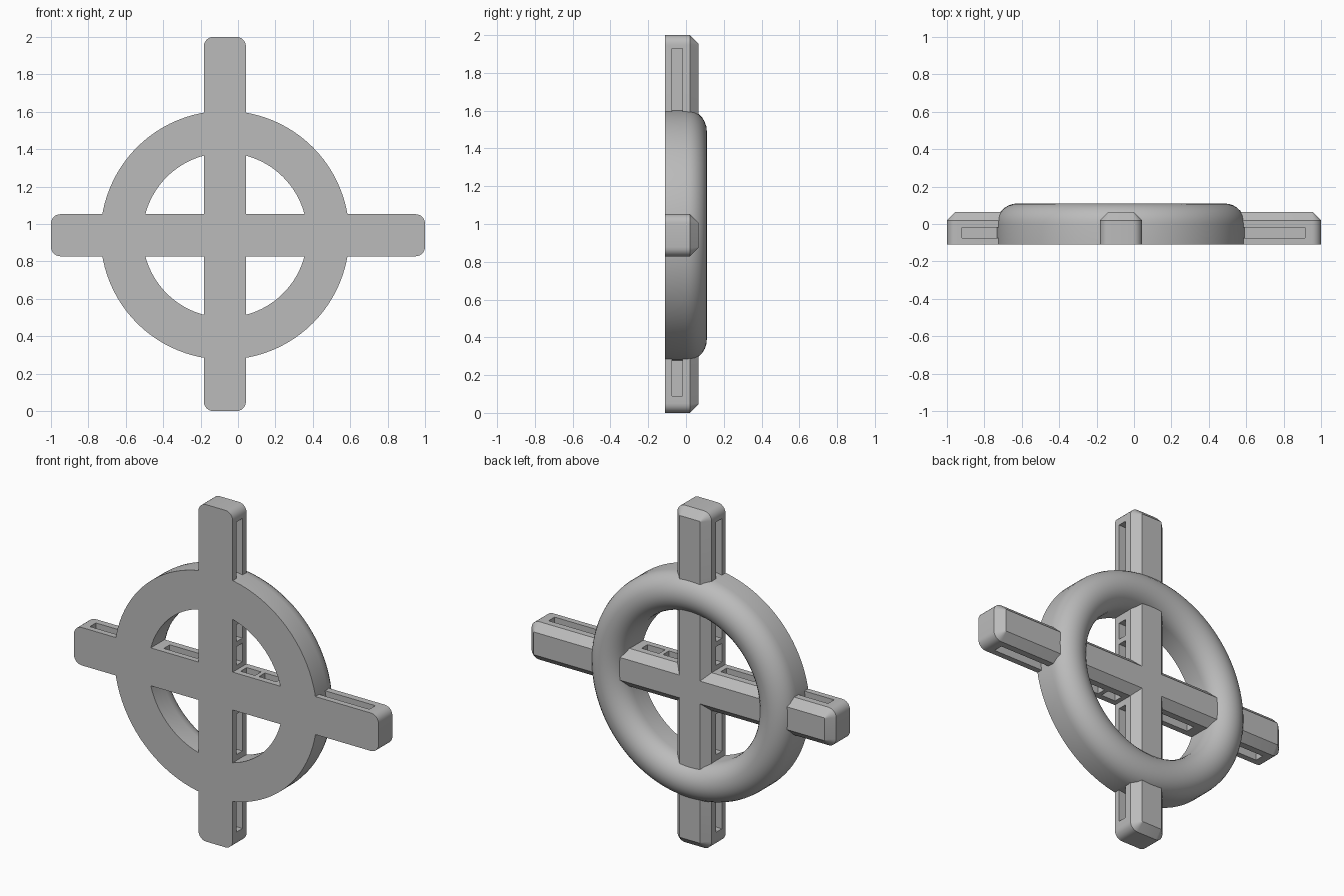
import bpy, bmesh
from math import sin, cos, pi, radians

cube = bpy.data.objects.get("Cube")
if cube:
    bpy.data.objects.remove(cube, do_unlink=True)

CX, CZ = -0.07, 0.94          # centre of the cross and ring
HALF = 0.1125                 # half width of bars and ring
FRONT, SHOULDER, BACK = -0.11, 0.02, 0.065
CHAMFER, CORNER = 0.045, 0.05
SLOT_Y, SLOT_W, SLOT_DEPTH = -0.047, 0.056, 0.05

grey = bpy.data.materials.new("plain grey")
grey.use_nodes = True
grey.diffuse_color = (0.5, 0.5, 0.5, 1)
grey.node_tree.nodes["Principled BSDF"].inputs["Base Color"].default_value = grey.diffuse_color


def make_object(name, bm):
    bmesh.ops.recalc_face_normals(bm, faces=bm.faces)
    mesh = bpy.data.meshes.new(name)
    bm.to_mesh(mesh)
    bm.free()
    mesh.materials.append(grey)
    obj = bpy.data.objects.new(name, mesh)
    bpy.context.collection.objects.link(obj)
    return obj


def bridge(bm, a, b):
    for i in range(len(a)):
        j = (i + 1) % len(a)
        bm.faces.new((a[i], a[j], b[j], b[i]))


def outline(x0, x1, z0, z1, inset):
    """Rounded rectangle, pulled in by inset."""
    points = []
    corners = [(x1, z1), (x0, z1), (x0, z0), (x1, z0)]
    for k, (x, z) in enumerate(corners):
        ox = x - CORNER if x == x1 else x + CORNER
        oz = z - CORNER if z == z1 else z + CORNER
        for s in range(7):
            a = (k + s / 6) * pi / 2
            points.append((ox + (CORNER - inset) * cos(a), oz + (CORNER - inset) * sin(a)))
    return points


def make_bar(name, x0, x1, z0, z1):
    """Flat front, straight sides, chamfered back."""
    bm = bmesh.new()
    loops = [[bm.verts.new((x, y, z)) for x, z in outline(x0, x1, z0, z1, inset)]
             for y, inset in ((FRONT, 0), (SHOULDER, 0), (BACK, CHAMFER))]
    bm.faces.new(loops[0])
    bm.faces.new(loops[-1])
    for a, b in zip(loops, loops[1:]):
        bridge(bm, a, b)
    return make_object(name, bm)


def make_ring(name, radius, steps=96, arc=14):
    """Flat front and half-round back."""
    profile = [(radius + HALF, FRONT)]
    profile += [(radius + HALF * cos(pi * s / arc), 0.11 * sin(pi * s / arc)) for s in range(arc + 1)]
    profile += [(radius - HALF, FRONT)]
    bm = bmesh.new()
    loops = []
    for i in range(steps):
        a = 2 * pi * i / steps
        loops.append([bm.verts.new((CX + r * cos(a), y, CZ + r * sin(a))) for r, y in profile])
    for i in range(steps):
        bridge(bm, loops[i], loops[(i + 1) % steps])
    return make_object(name, bm)


def combine(target, other, operation):
    mod = target.modifiers.new(operation.lower(), "BOOLEAN")
    mod.operation = operation
    mod.solver = "EXACT"
    mod.object = other
    bpy.context.view_layer.objects.active = target
    bpy.ops.object.modifier_apply(modifier=mod.name)
    bpy.data.objects.remove(other, do_unlink=True)


def cut_slots(bar, spans, upright):
    """Pockets along both long sides of a bar."""
    bm = bmesh.new()
    for low, high in spans:
        for side in (-1, 1):
            middle, length = (low + high) / 2, high - low
            across = side * HALF
            verts = bmesh.ops.create_cube(bm, size=1)["verts"]
            if upright:
                size, place = (2 * SLOT_DEPTH, SLOT_W, length), (CX + across, SLOT_Y, middle)
            else:
                size, place = (length, SLOT_W, 2 * SLOT_DEPTH), (middle, SLOT_Y, CZ + across)
            bmesh.ops.scale(bm, vec=size, verts=verts)
            bmesh.ops.translate(bm, vec=place, verts=verts)
    cutter = make_object("slot_cutter", bm)
    cutter.hide_render = True
    combine(bar, cutter, "DIFFERENCE")


# Upright and cross bars with their side slots
upright_bar = make_bar("ringed_cross", CX - HALF, CX + HALF, 0, 2)
cut_slots(upright_bar, [(0.09, 0.33), (0.55, 0.79), (1.08, 1.19), (1.22, 1.32), (1.57, 1.93)], True)
cross_bar = make_bar("cross_bar", -1, 1, CZ - HALF, CZ + HALF)
cut_slots(cross_bar, [(-0.92, -0.69), (-0.435, -0.215), (0.07, 0.165), (0.19, 0.305), (0.55, 0.915)], False)

# Ring joined with the bars into one body
ring = make_ring("ring", 0.5525)
combine(upright_bar, cross_bar, "UNION")
combine(upright_bar, ring, "UNION")

bpy.ops.object.select_all(action="DESELECT")
upright_bar.select_set(True)
bpy.context.view_layer.objects.active = upright_bar
bpy.ops.object.shade_smooth_by_angle(angle=radians(30))
